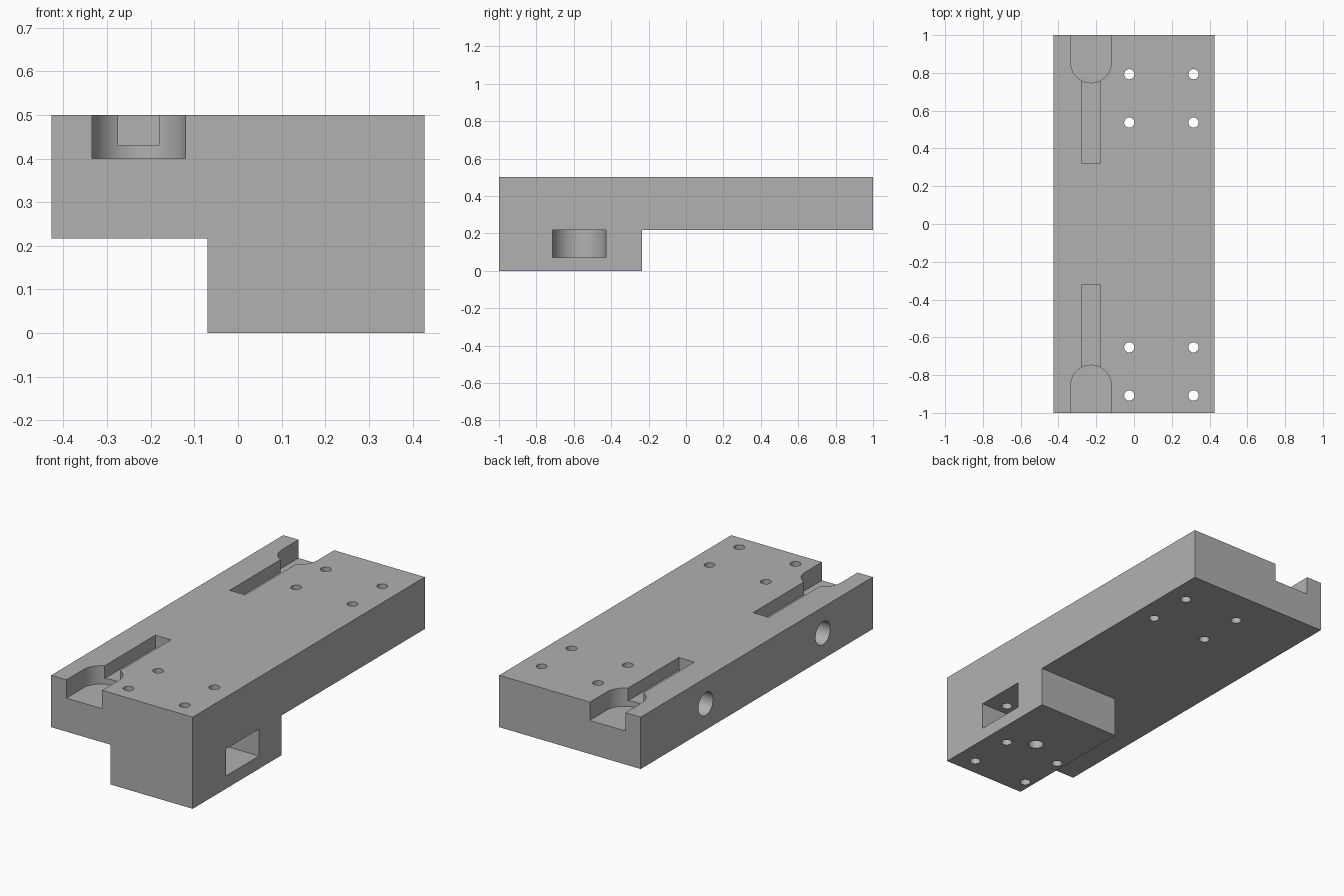
import bpy, bmesh
from math import cos, sin, pi
from mathutils import Matrix

cube = bpy.data.objects.get("Cube")
if cube:
    bpy.data.objects.remove(cube, do_unlink=True)

gray = bpy.data.materials.new("plain gray")
gray.use_nodes = True
color = (0.44, 0.44, 0.44, 1)
gray.diffuse_color = color
gray.node_tree.nodes["Principled BSDF"].inputs["Base Color"].default_value = color


def prism(name, outline, z0, z1):
    """Extrude a counter-clockwise xy outline from z0 to z1."""
    bm = bmesh.new()
    base = bm.faces.new([bm.verts.new((x, y, z0)) for x, y in outline])
    top = bmesh.ops.extrude_face_region(bm, geom=[base])["geom"]
    moved = [g for g in top if isinstance(g, bmesh.types.BMVert)]
    bmesh.ops.translate(bm, verts=moved, vec=(0, 0, z1 - z0))
    bmesh.ops.recalc_face_normals(bm, faces=bm.faces)
    mesh = bpy.data.meshes.new(name)
    bm.to_mesh(mesh)
    bm.free()
    mesh.materials.append(gray)
    obj = bpy.data.objects.new(name, mesh)
    bpy.context.collection.objects.link(obj)
    return obj


def box(name, x0, x1, y0, y1, z0, z1):
    return prism(name, [(x0, y0), (x1, y0), (x1, y1), (x0, y1)], z0, z1)


def arc(cx, cy, r, start, sweep, steps):
    return [(cx + r * cos(start + sweep * i / steps),
             cy + r * sin(start + sweep * i / steps)) for i in range(steps + 1)]


def rod(name, cx, cy, r, z0, z1, steps=32):
    return prism(name, arc(cx, cy, r, 0, 2 * pi, steps)[:-1], z0, z1)


def combine(target, other, operation):
    """Boolean the other solid into the target and discard it."""
    mod = target.modifiers.new("boolean", 'BOOLEAN')
    mod.operation, mod.solver, mod.object = operation, 'EXACT', other
    bpy.context.view_layer.objects.active = target
    bpy.ops.object.modifier_apply(modifier=mod.name)
    bpy.data.objects.remove(other, do_unlink=True)


LEFT, RIGHT, STEP, TOP = 0.427, -0.427, 0.217, 0.5

# Long slab with a deeper foot at the front
body = box("mounting_block", RIGHT, LEFT, -1, 1, STEP, TOP)
combine(body, box("foot", -0.07, LEFT, -1, -0.235, 0, 0.3), 'UNION')

cutters = []

# Round-ended recess and narrow channel in the top, at both ends
cx, r = -0.2275, 0.1075
for s in (-1, 1):
    outline = arc(cx, s * 0.855, r, 0, -s * pi, 32) + [(cx - r, s * 1.1), (cx + r, s * 1.1)]
    cutters.append(prism("end_recess", outline, 0.4, 0.6))
    y0, y1 = sorted((s * 0.32, s * 0.85))
    cutters.append(box("channel", cx - 0.047, cx + 0.047, y0, y1, 0.43, 0.6))

# Round-ended pocket in the side of the foot, with a hole up into it
px, py, pr = 0.185, -0.572, 0.143
outline = arc(px, py, pr, pi / 2, pi, 32) + [(0.5, py - pr), (0.5, py + pr)]
cutters.append(prism("side_pocket", outline, 0.07, STEP))
cutters.append(rod("foot_hole", px, py, 0.038, -0.1, 0.14))

# Screw holes through the full height
for x in (-0.025, 0.315):
    for y in (0.793, 0.537, -0.653, -0.908):
        cutters.append(rod("screw_hole", x, y, 0.027, -0.1, 0.6))

# Blind holes in the right side
for y in (0.44, -0.57):
    hole = rod("side_hole", 0, 0, 0.063, -0.1, 0.25)
    hole.data.transform(Matrix.Translation((RIGHT, y, 0.358)) @ Matrix.Rotation(pi / 2, 4, 'Y'))
    cutters.append(hole)

for cutter in cutters:
    combine(body, cutter, 'DIFFERENCE')

# Smooth the curved walls and keep the edges crisp
bpy.ops.object.select_all(action='DESELECT')
body.select_set(True)
bpy.context.view_layer.objects.active = body
bpy.ops.object.shade_smooth_by_angle(angle=pi / 6)
